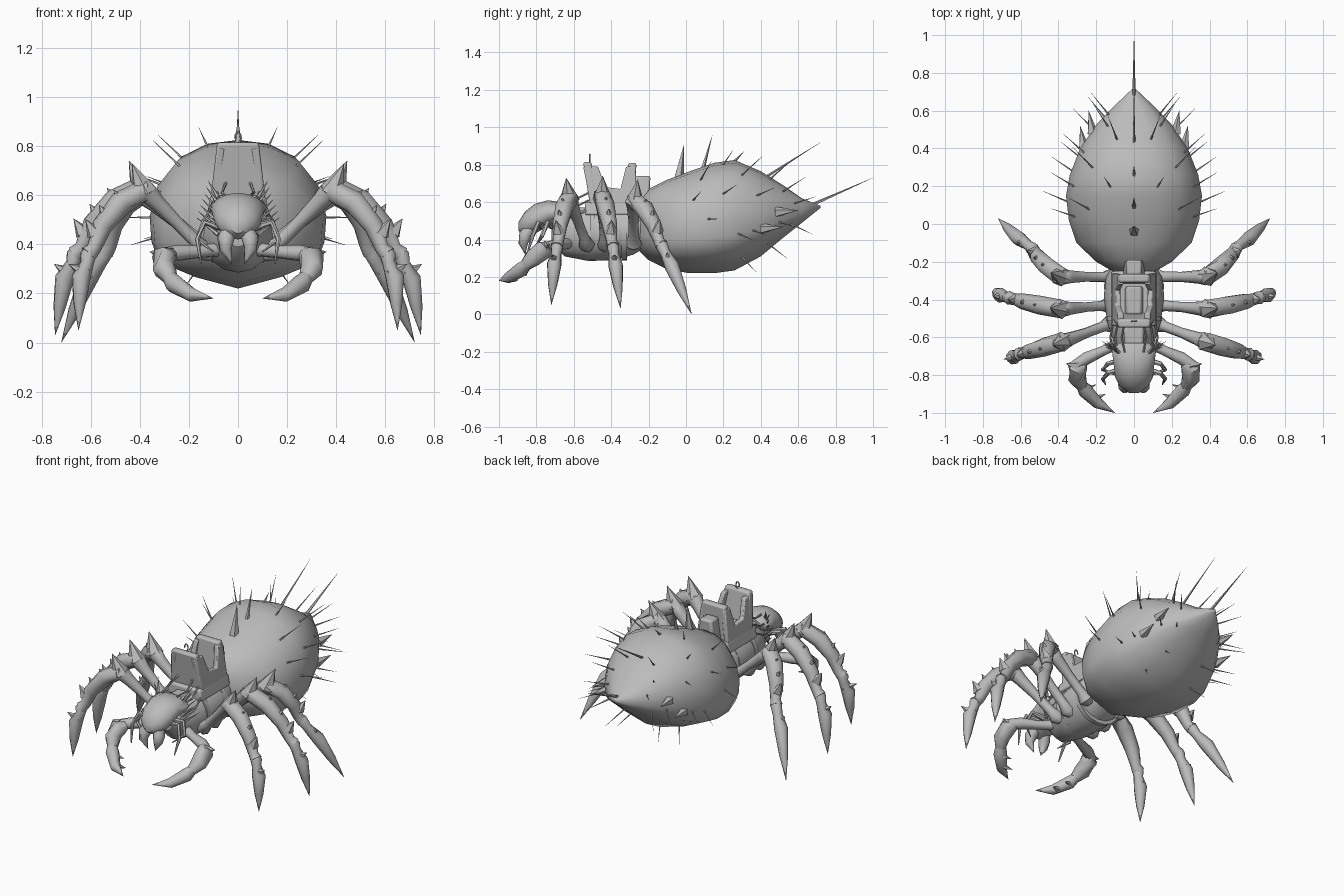
import bpy, bmesh, math
from mathutils import Vector

if "Cube" in bpy.data.objects:
    bpy.data.objects.remove(bpy.data.objects["Cube"])

GREY = (0.5, 0.5, 0.5, 1)
chitin = bpy.data.materials.new("chitin_grey")
chitin.use_nodes = True
chitin.diffuse_color = GREY
chitin.node_tree.nodes["Principled BSDF"].inputs["Base Color"].default_value = GREY


def finish(bm, name, sharp=40, bevel=0):
    bmesh.ops.remove_doubles(bm, verts=bm.verts, dist=0.0002)
    bmesh.ops.recalc_face_normals(bm, faces=bm.faces)
    me = bpy.data.meshes.new(name)
    bm.to_mesh(me)
    bm.free()
    me.materials.append(chitin)
    me.polygons.foreach_set("use_smooth", [True] * len(me.polygons))
    me.set_sharp_from_angle(angle=math.radians(sharp))
    ob = bpy.data.objects.new(name, me)
    bpy.context.scene.collection.objects.link(ob)
    if bevel:
        mod = ob.modifiers.new("rounded_edges", "BEVEL")
        mod.width, mod.segments = bevel, 2


def loft(bm, rings):
    loops = [[bm.verts.new(p) for p in ring] for ring in rings]
    n = len(loops[0])
    for a, b in zip(loops, loops[1:]):
        for i in range(n):
            j = (i + 1) % n
            bm.faces.new((a[i], a[j], b[j], b[i]))
    bm.faces.new(loops[0])
    bm.faces.new(loops[-1])


def tube(bm, points, radii, sides=8):
    pts = [Vector(p) for p in points]
    rings = []
    for i, (p, r) in enumerate(zip(pts, radii)):
        axis = (pts[min(i + 1, len(pts) - 1)] - pts[max(i - 1, 0)]).normalized()
        u = axis.cross(Vector((0.3, 1, 0.2))).normalized()
        v = axis.cross(u)
        rings.append([p + (u * math.cos(t) + v * math.sin(t)) * max(r, 0.0005)
                      for t in (math.tau * k / sides for k in range(sides))])
    loft(bm, rings)


def spike(bm, base, tip, r, sides=5):
    base, tip = Vector(base), Vector(tip)
    tube(bm, [base, base.lerp(tip, 0.5), tip], [r, r * 0.5, 0], sides)


def oval_body(name, stations, sides=16):
    bm = bmesh.new()
    loft(bm, [[(w * math.cos(t), y, z + h * math.sin(t))
               for t in (math.tau * k / sides for k in range(sides))]
              for y, w, z, h in stations])
    finish(bm, name)


def slab(bm, y0, y1, low, high, z0, z1, lean=0):
    # Tapered box: half width low at the bottom, high at the top
    loft(bm, [[(-w, y0 + d, z), (w, y0 + d, z), (w, y1 + d, z), (-w, y1 + d, z)]
              for w, z, d in ((low, z0, 0), (high, z1, lean))])


# Abdomen: y, half width, bottom, top
ABDOMEN = [(-0.27, 0.08, 0.36, 0.58), (-0.2, 0.2, 0.29, 0.67), (-0.1, 0.305, 0.24, 0.72),
           (0.02, 0.345, 0.22, 0.765), (0.15, 0.36, 0.22, 0.81), (0.26, 0.34, 0.235, 0.825),
           (0.4, 0.285, 0.31, 0.765), (0.52, 0.205, 0.41, 0.69), (0.62, 0.11, 0.49, 0.62),
           (0.72, 0.004, 0.57, 0.58)]
HALF = [(0, 1), (0.36, 0.95), (0.68, 0.77), (0.91, 0.42), (1, 0), (0.98, -0.35), (0.9, -0.62),
        (0.5, -0.83), (0, -1)]
SECTION = HALF + [(-x, z) for x, z in HALF[-2:0:-1]]


def section_point(station, uv):
    y, w, lo, hi = station
    return Vector((w * uv[0], y, (lo + hi) / 2 + uv[1] * (hi - lo) / 2))


def skin(y, uv):
    for a, b in zip(ABDOMEN, ABDOMEN[1:]):
        if a[0] <= y <= b[0]:
            return section_point(a, uv).lerp(section_point(b, uv), (y - a[0]) / (b[0] - a[0]))


bm = bmesh.new()
loft(bm, [[section_point(s, uv) for uv in SECTION] for s in ABDOMEN])
finish(bm, "abdomen", 55)

# Ridge thorns along the back, and the tail spine
bm = bmesh.new()
spike(bm, (0, -0.04, 0.72), (0, -0.01, 0.91), 0.03)
spike(bm, (0, 0.09, 0.78), (0, 0.14, 0.955), 0.012)
spike(bm, (0, 0.24, 0.8), (0, 0.31, 0.87), 0.012)
spike(bm, (0, 0.42, 0.73), (0, 0.72, 0.92), 0.008)
spike(bm, (0, 0.64, 0.57), (0, 1, 0.73), 0.011)
finish(bm, "ridge_spines")

# Bristles in rows: position along the body, section index, length
BRISTLES = [(0.08, 2, 0.16), (0.3, 2, 0.18), (0.45, 1, 0.18), (0.2, 1, 0.1), (0.04, 3, 0.14),
            (0.2, 3, 0.15), (0.38, 3, 0.15), (0.12, 4, 0.14), (0.28, 5, 0.14), (0.52, 2, 0.16),
            (0.36, 5, 0.12), (0.5, 5, 0.16), (0.58, 3, 0.15), (0.3, 7, 0.12), (0.44, 7, 0.14),
            (0.56, 6, 0.16)]
for s, side in ((1, "left"), (-1, "right")):
    bm = bmesh.new()
    for y, k, length in BRISTLES:
        u, v = HALF[k]
        root = skin(y, (s * u, v))
        way = Vector((s * u, 0.25 + 1.5 * max(y, 0), v * 0.85)).normalized()
        spike(bm, root - way * 0.02, root + way * length, 0.006)
    for y, k in ((0.48, 4), (0.4, 5)):
        root = skin(y, (s * HALF[k][0] * 0.95, HALF[k][1]))
        spike(bm, root, root + Vector((s * 0.02, 0.12, 0.01)), 0.03)
    finish(bm, side + "_bristles")

# Thorax, waist and head
oval_body("thorax", [(-0.72, 0.05, 0.45, 0.06), (-0.65, 0.1, 0.43, 0.12), (-0.52, 0.142, 0.43, 0.145),
                     (-0.38, 0.16, 0.44, 0.15), (-0.28, 0.148, 0.45, 0.13), (-0.18, 0.09, 0.48, 0.1)])
oval_body("head", [(-0.63, 0.08, 0.56, 0.025), (-0.66, 0.118, 0.55, 0.05), (-0.74, 0.108, 0.54, 0.07),
                   (-0.81, 0.1, 0.51, 0.08), (-0.86, 0.075, 0.485, 0.065), (-0.895, 0.025, 0.47, 0.025)])


def leg(name, s, base, knee, ankle, tip):
    b, k, a, t = (Vector((s * p[0], p[1], p[2])) for p in (base, knee, ankle, tip))
    out = Vector((a.x - b.x, a.y - b.y, 0)).normalized()
    up = Vector((0, 0, 1))
    bow = out * 0.035 + up * 0.035
    bm = bmesh.new()
    # Upper segment, with a ball at the hip
    tube(bm, [b - (k - b) * 0.1, b, b.lerp(k, 0.15), b.lerp(k, 0.5), b.lerp(k, 0.85), k, k + bow * 0.6],
         [0.02, 0.045, 0.028, 0.027, 0.036, 0.045, 0.015])
    # Bowed middle segment
    tube(bm, [k - bow * 0.8, k + bow * 0.3, k.lerp(a, 0.3) + bow, k.lerp(a, 0.65) + bow * 0.8, k.lerp(a, 0.9), a],
         [0.02, 0.05, 0.05, 0.042, 0.03, 0.036])
    # Blade-like foot
    tube(bm, [a + (a - t) * 0.08, a, a.lerp(t, 0.12), a.lerp(t, 0.3) + out * 0.018, a.lerp(t, 0.65) + out * 0.01, t],
         [0.02, 0.034, 0.028, 0.04, 0.026, 0])
    # Thorns on the outer edge
    spike(bm, k + out * 0.01, k + up * 0.12 + out * 0.065, 0.055, 6)
    for f in (0.3, 0.55, 0.78):
        root = k.lerp(a, f) + bow * 0.8
        spike(bm, root, root + up * 0.06 + out * 0.04, 0.036)
    spike(bm, a.lerp(t, 0.25), a + out * 0.085 - up * 0.04, 0.036)
    finish(bm, name, 50)


LEGS = {"front_leg": ((0.13, -0.53, 0.37), (0.37, -0.62, 0.61), (0.61, -0.69, 0.36), (0.65, -0.72, 0.05)),
        "middle_leg": ((0.13, -0.43, 0.37), (0.38, -0.45, 0.62), (0.665, -0.39, 0.36), (0.745, -0.35, 0.03)),
        "rear_leg": ((0.12, -0.28, 0.38), (0.38, -0.28, 0.6), (0.54, -0.13, 0.37), (0.72, 0.03, 0))}
SCOOP = [(-0.5, 0.54), (-0.55, 0.79), (-0.47, 0.79), (-0.43, 0.68), (-0.35, 0.67), (-0.32, 0.79),
         (-0.27, 0.79), (-0.26, 0.54)]

for s, side in ((1, "left"), (-1, "right")):
    for name, joints in LEGS.items():
        leg(f"{side}_{name}", s, *joints)

    # Grasping claw
    bm = bmesh.new()
    tube(bm, [(s * 0.08, -0.63, 0.38), (s * 0.16, -0.67, 0.37), (s * 0.25, -0.71, 0.365), (s * 0.31, -0.75, 0.355)],
         [0.03, 0.026, 0.034, 0.03])
    tube(bm, [(s * 0.27, -0.73, 0.36), (s * 0.3, -0.76, 0.345), (s * 0.3, -0.82, 0.3), (s * 0.275, -0.86, 0.26)],
         [0.03, 0.052, 0.048, 0.03])
    tube(bm, [(s * 0.29, -0.84, 0.28), (s * 0.26, -0.88, 0.24), (s * 0.19, -0.95, 0.195), (s * 0.1, -1, 0.18)],
         [0.025, 0.04, 0.03, 0])
    spike(bm, (s * 0.3, -0.75, 0.36), (s * 0.36, -0.74, 0.37), 0.035)
    for x, y, z in ((0.25, -0.87, 0.22), (0.2, -0.92, 0.19)):
        spike(bm, (s * x, y, z), (s * (x - 0.05), y + 0.02, z - 0.01), 0.018)
    finish(bm, side + "_claw", 50)

    # Fang, feelers and cheek bristles
    bm = bmesh.new()
    tube(bm, [(s * 0.03, -0.82, 0.48), (s * 0.05, -0.86, 0.42), (s * 0.05, -0.87, 0.38), (s * 0.025, -0.86, 0.32)],
         [0.03, 0.036, 0.026, 0])
    finish(bm, side + "_fang", 50)
    bm = bmesh.new()
    for d in (0, 0.05):
        tube(bm, [(s * 0.07, -0.77 + d, 0.47), (s * 0.14, -0.79 + d, 0.49), (s * 0.165, -0.82 + d, 0.42),
                  (s * (0.15 - d), -0.85 + d, 0.32 + d)], [0.016, 0.013, 0.011, 0.003], 6)
    finish(bm, side + "_feelers")
    bm = bmesh.new()
    for i in range(7):
        z = 0.44 + 0.025 * i
        spike(bm, (s * 0.08, -0.68, z), (s * (0.17 - 0.008 * i), -0.62 - 0.015 * (i % 3), z + 0.07), 0.01)
    finish(bm, side + "_cheek_bristles")

    # Reins from the head to the seat
    bm = bmesh.new()
    for x, z in ((0.05, 0.6), (0.085, 0.56), (0.11, 0.51)):
        tube(bm, [(s * x, -0.68, z), (s * (x + 0.015), -0.6, z + 0.01), (s * x, -0.52, z + 0.05)], [0.006] * 3, 6)
    finish(bm, side + "_reins")

    # Scooped side wall of the riding seat, leaning inward
    bm = bmesh.new()
    loft(bm, [[(s * (0.118 - inset - (z - 0.54) * 0.13), y, z) for y, z in SCOOP] for inset in (0, 0.03)])
    finish(bm, side + "_seat_wall", 35, 0.006)

# Riding seat: floor, tall end panels, cushion and rear pack
SEAT = {"seat_floor": (-0.54, -0.25, 0.125, 0.11, 0.53, 0.6, 0),
        "seat_front_panel": (-0.51, -0.465, 0.115, 0.085, 0.56, 0.815, -0.04),
        "seat_back_panel": (-0.32, -0.275, 0.11, 0.08, 0.56, 0.81, 0.01),
        "seat_cushion": (-0.48, -0.33, 0.05, 0.04, 0.58, 0.64, 0),
        "rear_pack": (-0.28, -0.2, 0.06, 0.04, 0.56, 0.74, 0.01),
        "neck_plate": (-0.64, -0.53, 0.06, 0.05, 0.5, 0.57, 0)}
for name, (y0, y1, low, high, z0, z1, lean) in SEAT.items():
    bm = bmesh.new()
    slab(bm, y0, y1, low, high, z0, z1, lean)
    finish(bm, name, 35, 0.012)

# Hook on top of the front panel
bm = bmesh.new()
tube(bm, [(0.012 * math.cos(t), -0.515, 0.835 + 0.022 * math.sin(t))
          for t in (math.radians(a) for a in range(-90, 200, 40))], [0.004] * 8, 6)
finish(bm, "panel_hook")

# Girth straps around the thorax
for name, y, w in (("front_strap", -0.5, 0.149), ("rear_strap", -0.33, 0.158)):
    oval_body(name, [(y - 0.014, w, 0.437, 0.15), (y + 0.014, w, 0.437, 0.15)], 20)
